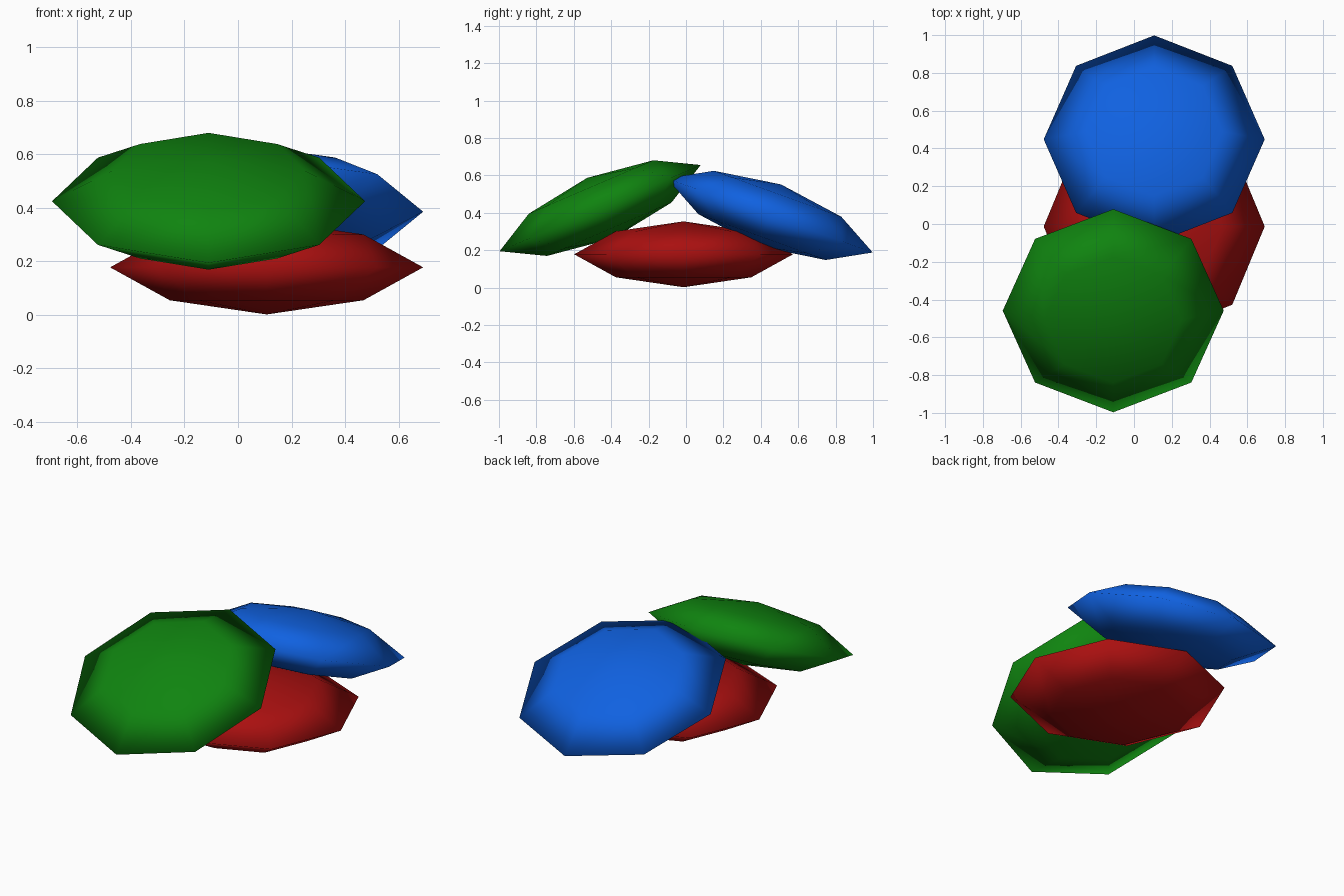
import bpy
import bmesh
from math import radians, cos, sin, pi

if "Cube" in bpy.data.objects:
    bpy.data.objects.remove(bpy.data.objects["Cube"])

SIDES = 8
# Half profile of one lens-shaped candy: radius, height
RINGS = [(0.362, -0.123), (0.585, 0.0), (0.362, 0.123)]
POLE = 0.176


def candy(name, color, location, tilt):
    bm = bmesh.new()
    rings = [[bm.verts.new((r * cos(2 * pi * i / SIDES), r * sin(2 * pi * i / SIDES), z))
              for i in range(SIDES)] for r, z in RINGS]
    bottom = bm.verts.new((0, 0, -POLE))
    top = bm.verts.new((0, 0, POLE))
    for i in range(SIDES):
        j = (i + 1) % SIDES
        bm.faces.new((bottom, rings[0][j], rings[0][i]))
        bm.faces.new((top, rings[-1][i], rings[-1][j]))
        for a, b in zip(rings, rings[1:]):
            bm.faces.new((a[i], a[j], b[j], b[i]))
    for f in bm.faces:
        f.smooth = True
    mesh = bpy.data.meshes.new(name)
    bm.to_mesh(mesh)
    bm.free()
    mat = bpy.data.materials.new(name + "_color")
    mat.diffuse_color = (*color, 1)
    mat.use_nodes = True
    mat.node_tree.nodes["Principled BSDF"].inputs["Base Color"].default_value = mat.diffuse_color
    mesh.materials.append(mat)
    obj = bpy.data.objects.new(name, mesh)
    obj.location = location
    obj.rotation_euler.x = radians(tilt)
    bpy.context.collection.objects.link(obj)


# One candy lying flat, two leaning on it
candy("red_candy", (0.40, 0.005, 0.005), (0.107, -0.013, 0.178), 0)
candy("blue_candy", (0.005, 0.12, 0.75), (0.107, 0.448, 0.386), -19.8)
candy("green_candy", (0.005, 0.23, 0.005), (-0.11, -0.459, 0.425), 23.2)
